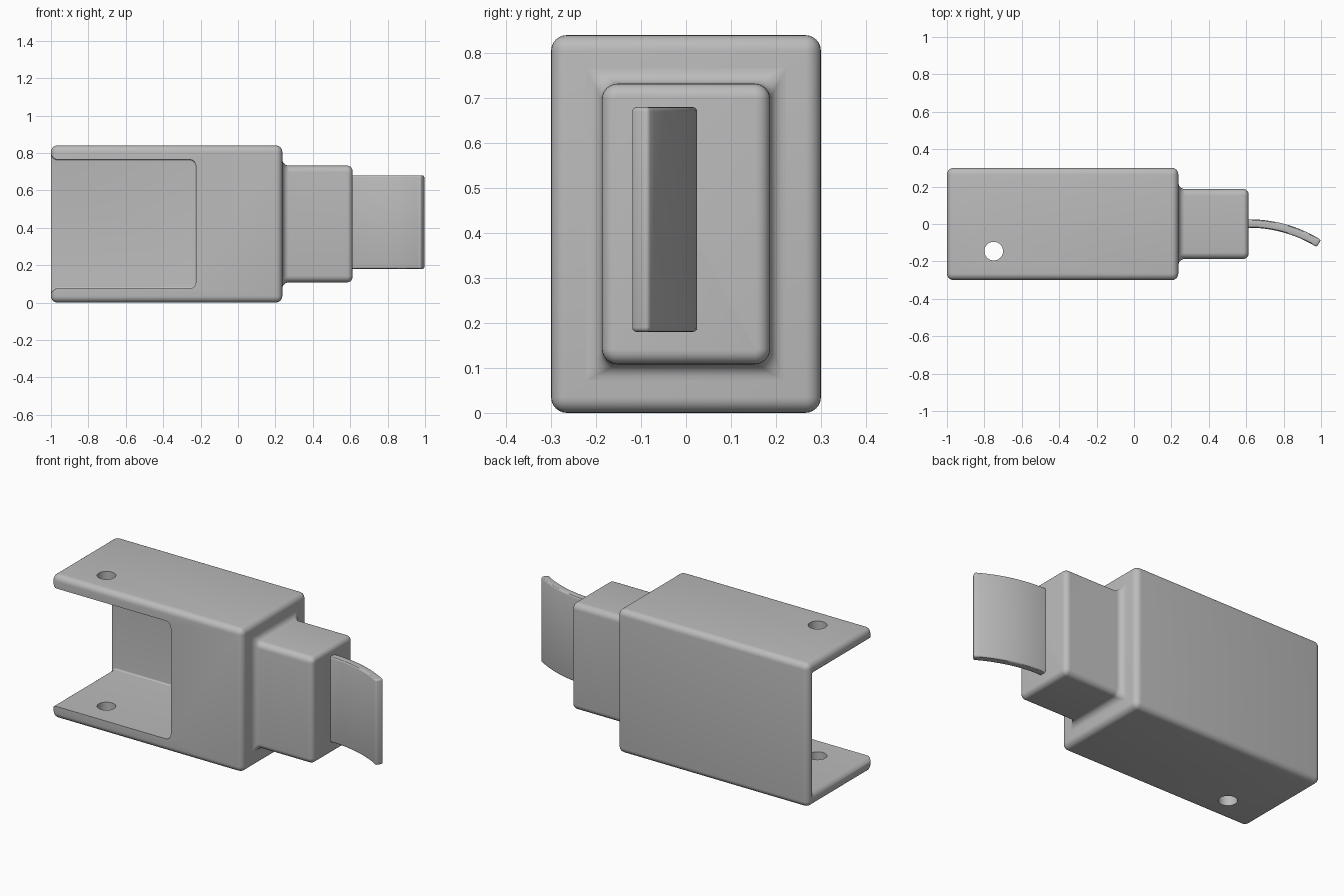
import bpy, bmesh
from math import sin, cos, pi, asin

if "Cube" in bpy.data.objects:
    bpy.data.objects.remove(bpy.data.objects["Cube"])

GREY = (0.5, 0.5, 0.5, 1)
grey = bpy.data.materials.new("plain grey")
grey.use_nodes = True
grey.diffuse_color = GREY
grey.node_tree.nodes["Principled BSDF"].inputs["Base Color"].default_value = GREY

R = 0.035          # general rounding radius
STEPS = 6


def make(name, bm):
    bmesh.ops.recalc_face_normals(bm, faces=bm.faces)
    mesh = bpy.data.meshes.new(name)
    bm.to_mesh(mesh)
    bm.free()
    mesh.materials.append(grey)
    obj = bpy.data.objects.new(name, mesh)
    bpy.context.collection.objects.link(obj)
    return obj


def activate(obj):
    bpy.ops.object.select_all(action="DESELECT")
    obj.select_set(True)
    bpy.context.view_layer.objects.active = obj


def smooth(obj):
    activate(obj)
    bpy.ops.object.shade_smooth_by_angle(angle=pi / 6)


def round_edges(bm, edges, radius, segments=STEPS):
    bmesh.ops.bevel(bm, geom=edges, offset=radius, segments=segments,
                    profile=0.5, affect="EDGES", clamp_overlap=True)


def prism(points, depth):
    """Extrude a closed outline of 3D points along the depth vector."""
    bm = bmesh.new()
    face = bm.faces.new([bm.verts.new(p) for p in points])
    moved = bmesh.ops.extrude_face_region(bm, geom=[face])["geom"]
    bmesh.ops.translate(bm, vec=depth, verts=[v for v in moved if isinstance(v, bmesh.types.BMVert)])
    bmesh.ops.recalc_face_normals(bm, faces=bm.faces)
    return bm


def arc(cx, cz, r, start, end):
    return [(cx + r * cos(start + (end - start) * i / STEPS),
             cz + r * sin(start + (end - start) * i / STEPS)) for i in range(STEPS + 1)]


def cut(obj, cutter):
    cutter.hide_render = True
    mod = obj.modifiers.new("cut", "BOOLEAN")
    mod.object, mod.solver = cutter, "EXACT"
    activate(obj)
    bpy.ops.object.modifier_apply(modifier=mod.name)
    bpy.data.objects.remove(cutter)


# Rounded housing block
TOP, END = 0.84, 0.237
bm = prism([(-1, -0.3, 0), (END, -0.3, 0), (END, -0.3, TOP), (-1, -0.3, TOP)], (0, 0.6, 0))
round_edges(bm, bm.edges[:], R)
housing = make("housing", bm)

# Bay open to the front and one end, flared round the plate ends
PLATE, BAY, MID, WALL = 0.075, -0.225, TOP / 2, 0.262
lower = [(-1.1, PLATE - R)] + arc(-1 + R, PLATE - R, R, pi, pi / 2)
lower += arc(BAY - R, PLATE + R, R, -pi / 2, 0)
outline = lower + [(x, 2 * MID - z) for x, z in reversed(lower)]
bm = prism([(x, -0.5, z) for x, z in outline], (0, WALL + 0.5, 0))
round_edges(bm, [e for e in bm.edges if all(v.co.y > WALL - 0.001 for v in e.verts)], 0.03)
cut(housing, make("bay_cutter", bm))

# Pin holes through both plates
bm = prism([(x, y, -0.1) for x, y in
            [(-0.75 + 0.05 * cos(i * pi / 16), -0.145 + 0.05 * sin(i * pi / 16)) for i in range(32)]],
           (0, 0, 1.1))
cut(housing, make("hole_cutter", bm))
smooth(housing)


def rounded_ring(bm, x, hy, hz, r):
    """Rounded rectangle of half sizes hy, hz across the x axis."""
    pts = []
    corners = [(1, 1), (-1, 1), (-1, -1), (1, -1)]
    for k, (sy, sz) in enumerate(corners):
        pts += arc(sy * (hy - r), sz * (hz - r), r, k * pi / 2, (k + 1) * pi / 2)
    return [bm.verts.new((x, y, MID + z)) for y, z in pts]


# Neck with a flared root and a rounded end
HY, HZ, TIP, NR = 0.187, 0.312, 0.613, 0.03
sections = [(END - 0.04, R, 0.004)]
for i in range(STEPS + 1):
    a = i / STEPS * pi / 2
    grow = R * (1 - sin(a))
    sections.append((END + R * (1 - cos(a)), grow, max(0.004, R - grow)))
for i in range(STEPS + 1):
    a = i / STEPS * pi / 2
    shrink = NR * (1 - cos(a))
    sections.append((TIP - NR + NR * sin(a), -shrink, R - shrink))
bm = bmesh.new()
rings = [rounded_ring(bm, x, HY + g, HZ + g, r) for x, g, r in sections]
for a, b in zip(rings, rings[1:]):
    for i in range(len(a)):
        j = (i + 1) % len(a)
        bm.faces.new((a[i], a[j], b[j], b[i]))
bm.faces.new(rings[0])
bm.faces.new(rings[-1])
smooth(make("neck", bm))

# Curved tab bending forward
OUTER, THICK, CY = 0.729, 0.045, 0.025 - 0.729
SWEEP = asin(0.385 / OUTER)
N = 16


def bend(radius):
    angles = [-0.03 + (SWEEP + 0.03) * i / N for i in range(N + 1)]
    return [(0.615 + radius * sin(a), CY + radius * cos(a), 0.18) for a in angles]


bm = prism(bend(OUTER) + bend(OUTER - THICK)[::-1], (0, 0, 0.5))
sharp = [e for e in bm.edges if e.calc_face_angle(0) > 1]
round_edges(bm, sharp, 0.01, 3)
smooth(make("curved_tab", bm))
